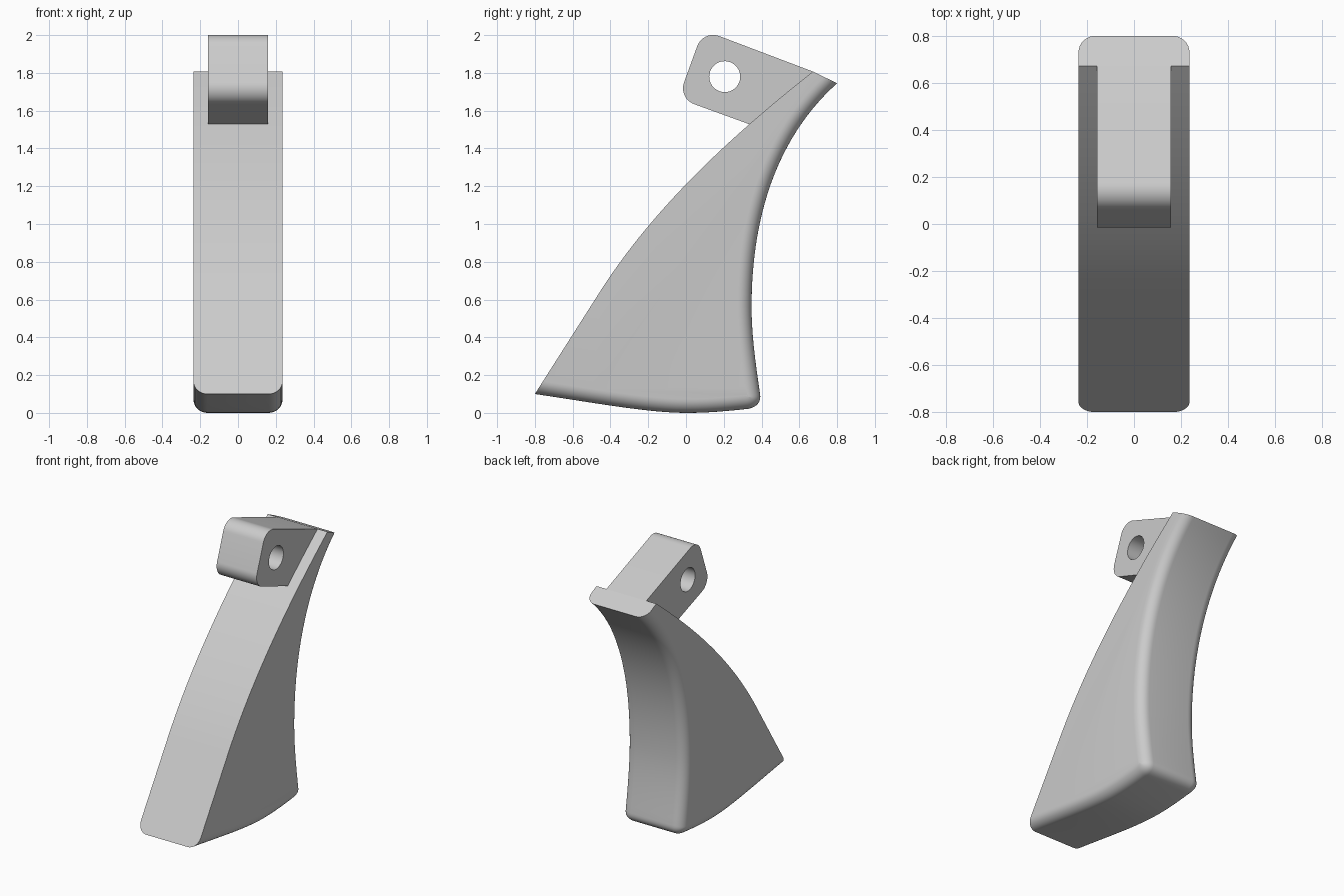
import bpy, bmesh, math
from mathutils import Vector, Matrix
from mathutils.geometry import interpolate_bezier

if "Cube" in bpy.data.objects:
    bpy.data.objects.remove(bpy.data.objects["Cube"])

HALF_W, LUG_HALF, FILLET = 0.236, 0.158, 0.073

grey = bpy.data.materials.new("light grey")
grey.use_nodes = True
grey.diffuse_color = (0.6, 0.6, 0.6, 1)
grey.node_tree.nodes["Principled BSDF"].inputs["Base Color"].default_value = grey.diffuse_color


def finish(bm, name):
    bmesh.ops.recalc_face_normals(bm, faces=bm.faces)
    mesh = bpy.data.meshes.new(name)
    bm.to_mesh(mesh)
    bm.free()
    mesh.materials.append(grey)
    obj = bpy.data.objects.new(name, mesh)
    bpy.context.collection.objects.link(obj)
    bpy.ops.object.select_all(action='DESELECT')
    bpy.context.view_layer.objects.active = obj
    obj.select_set(True)
    bpy.ops.object.shade_smooth_by_angle(angle=math.radians(30))
    return obj


def chain(segments, steps):
    """Join cubic segments (start, handle, handle, end) in the y-z plane."""
    pts = []
    for (a, b, c, d), n in zip(segments, steps):
        part = interpolate_bezier(*(Vector(p) for p in (a, b, c, d)), n + 1)
        pts += part[1:] if pts else part
    return [Vector(p[:2]) for p in pts]


# Body profile: filleted sole and back, then the sharp-edged front curve
rounded = chain([
    ((-0.8, 0.1), (-0.5, 0.056), (-0.2, 0), (0, 0)),
    ((0, 0), (0.12, 0), (0.22, 0.01), (0.315, 0.02)),
    ((0.315, 0.02), (0.37, 0.024), (0.4, 0.055), (0.392, 0.1)),
    ((0.392, 0.1), (0.37, 0.25), (0.347, 0.41), (0.347, 0.56)),
    ((0.347, 0.56), (0.347, 1.0), (0.46, 1.44), (0.8, 1.745)),
], (12, 6, 10, 10, 28))
front = chain([((0.672, 1.807), (0.25, 1.475), (-0.165, 1.095), (-0.45, 0.65))], (28,))

normals = []
for i in range(len(rounded)):
    t = (rounded[min(i + 1, len(rounded) - 1)] - rounded[max(i - 1, 0)]).normalized()
    normals.append(Vector((-t.y, t.x)))
# At both ends the fillet slides along the neighbouring straight edge
for i, target in ((0, front[-1]), (-1, front[0])):
    d = (target - rounded[i]).normalized()
    normals[i] = d / d.dot(normals[i])


def body_ring(bm, x, inset):
    outline = [p + n * inset for p, n in zip(rounded, normals)] + front
    return [bm.verts.new((x, p.x, p.y)) for p in outline]


bm = bmesh.new()
angles = [math.pi / 2 * i / 8 for i in range(9)]
slices = [(HALF_W - FILLET * (1 - math.sin(a)), FILLET * (1 - math.cos(a))) for a in angles]
slices = [(-x, d) for x, d in reversed(slices)] + slices
rings = [body_ring(bm, x, d) for x, d in slices]
for r, s in zip(rings, rings[1:]):
    for i in range(len(r)):
        j = (i + 1) % len(r)
        bm.faces.new((r[i], r[j], s[j], s[i]))
bm.faces.new(rings[0])
bm.faces.new(rings[-1])
finish(bm, "pedal_body")

# Mounting lug: tilted plate with two rounded corners and a round hole
HOLE, TILT, SIZE, ROUND = Vector((0.205, 1.78)), math.radians(-20), 0.192, 0.09
turn = Matrix.Rotation(TILT, 2)


def arc(cx, cy, radius, start, sweep, n):
    return [HOLE + turn @ Vector((cx + radius * math.cos(start + sweep * i / n),
                                  cy + radius * math.sin(start + sweep * i / n)))
            for i in range(n + 1)]


c = SIZE - ROUND
outline = arc(-c, c, ROUND, math.pi / 2, math.pi / 2, 12)
outline += arc(-c, -c, ROUND, math.pi, math.pi / 2, 12)
outline += [HOLE + turn @ Vector((0.22, -SIZE)), Vector((0.5, 1.6)), Vector((0.672, 1.807))]
hole = arc(0, 0, 0.082, 0, 2 * math.pi, 40)[:-1]

bm = bmesh.new()
edges = []
for loop in (outline, hole):
    vs = [bm.verts.new((-LUG_HALF, p.x, p.y)) for p in loop]
    edges += [bm.edges.new((vs[i - 1], vs[i])) for i in range(len(vs))]
bmesh.ops.triangle_fill(bm, edges=edges, use_beauty=True)
grown = bmesh.ops.extrude_face_region(bm, geom=bm.faces[:])["geom"]
bmesh.ops.translate(bm, vec=(2 * LUG_HALF, 0, 0),
                    verts=[g for g in grown if isinstance(g, bmesh.types.BMVert)])
finish(bm, "mounting_lug")
